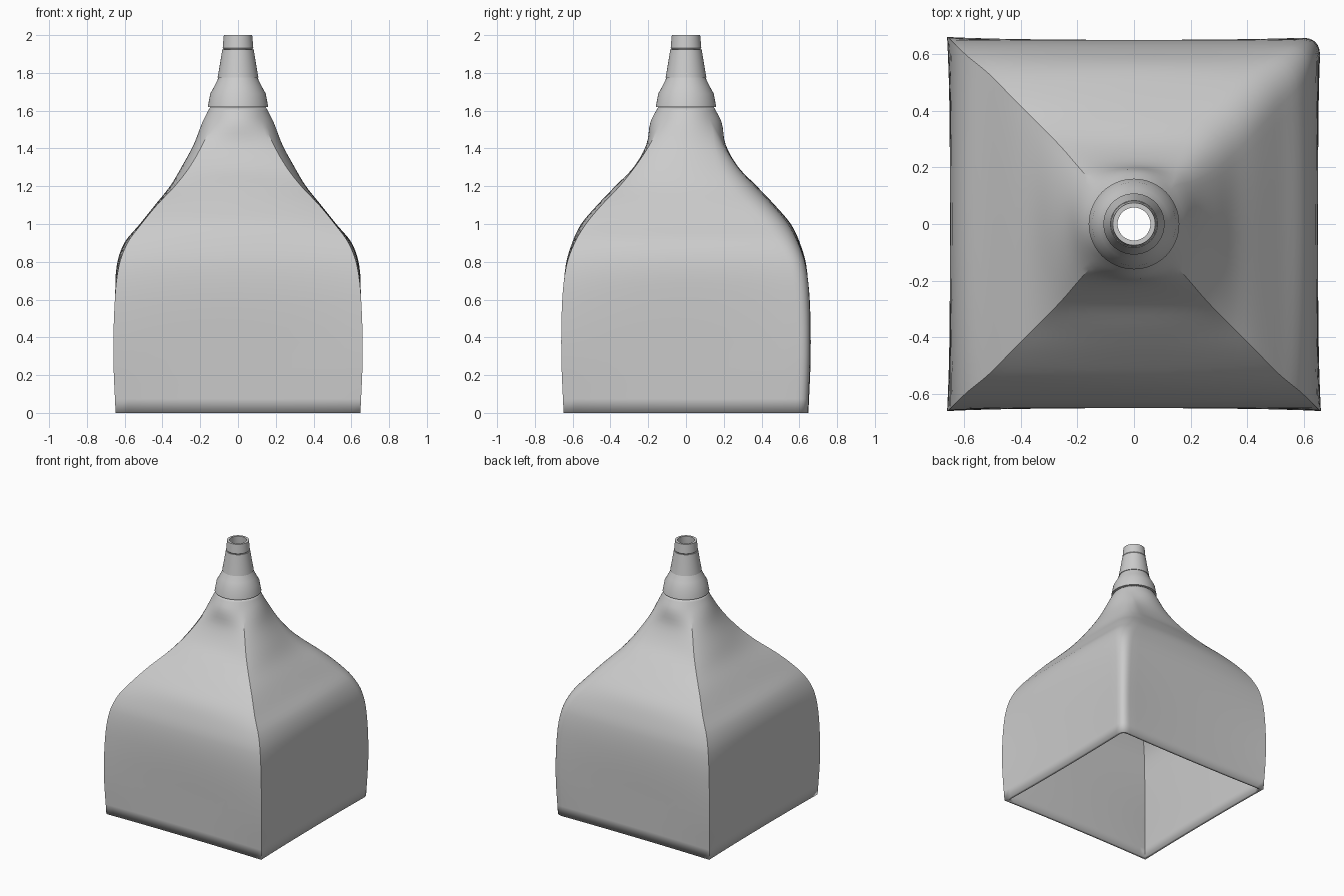
import bpy, bmesh, math
from mathutils import Vector

default = bpy.data.objects.get("Cube")
if default:
    bpy.data.objects.remove(default, do_unlink=True)

grey = bpy.data.materials.new("plain grey")
grey.use_nodes = True
colour = (0.6, 0.6, 0.6, 1)
grey.diffuse_color = colour
grey.node_tree.nodes["Principled BSDF"].inputs["Base Color"].default_value = colour


def finish(name, bm, smooth_angle):
    """Turn a bmesh into a shaded, coloured object."""
    bmesh.ops.recalc_face_normals(bm, faces=bm.faces)
    mesh = bpy.data.meshes.new(name)
    bm.to_mesh(mesh)
    bm.free()
    mesh.materials.append(grey)
    obj = bpy.data.objects.new(name, mesh)
    bpy.context.collection.objects.link(obj)
    bpy.ops.object.select_all(action="DESELECT")
    obj.select_set(True)
    bpy.context.view_layer.objects.active = obj
    bpy.ops.object.shade_smooth_by_angle(angle=math.radians(smooth_angle))
    return obj


def bridge(bm, rings, closed=False):
    """Skin neighbouring rings with quads."""
    pairs = list(zip(rings, rings[1:]))
    if closed:
        pairs.append((rings[-1], rings[0]))
    for low, high in pairs:
        for i in range(len(low)):
            j = (i + 1) % len(low)
            bm.faces.new((low[i], low[j], high[j], high[i]))


# Hood stations: height, side middle x and y, corner x and y, corner rounding
STATIONS = [Vector(row) for row in (
    (0, .64, .64, .648, .648, .13),
    (.3, .645, .645, .66, .66, .13),
    (.6, .65, .65, .652, .655, .14),
    (.78, .642, .637, .63, .633, .16),
    (.9, .602, .603, .585, .59, .2),
    (1, .52, .555, .512, .53, .25),
    (1.1, .44, .47, .43, .447, .3),
    (1.2, .36, .375, .335, .352, .35),
    (1.3, .3, .278, .257, .272, .35),
    (1.42, .235, .21, .188, .192, .25),
    (1.54, .188, .188, .133, .133, 0),
    (1.62, .147, .147, .104, .104, 0))]


def blend_stations(steps):
    """Smooth in-between stations, with slopes taken from the neighbours."""
    slopes = []
    last = len(STATIONS) - 1
    for i in range(last + 1):
        a, b = STATIONS[max(i - 1, 0)], STATIONS[min(i + 1, last)]
        slopes.append((b - a) / (b[0] - a[0]))
    for i in range(last):
        a, b = STATIONS[i], STATIONS[i + 1]
        span = b[0] - a[0]
        for k in range(steps):
            t = k / steps
            ease = t * t * (3 - 2 * t)
            row = a.lerp(b, ease)
            row += slopes[i] * span * t * (1 - t) ** 2
            row -= slopes[i + 1] * span * t * t * (1 - t)
            yield row
    yield STATIONS[-1]


def section(row, count=16, round_count=8):
    """Square-to-round outline with one rounded corner at the back left."""
    z, mid_x, mid_y, cor_x, cor_y, cut = row
    root = math.sqrt(.5)

    def side(s, mid, depth, width):
        angle = s * math.pi / 4
        bulge = (math.cos(angle) - root) / (1 - root)
        return depth + (mid - depth) * bulge, width * math.sin(angle) / root

    def right(s):
        depth, along = side(s, mid_x, cor_x, cor_y)
        return Vector((depth, along, z))

    def back(s):
        depth, along = side(s, mid_y, cor_y, cor_x)
        return Vector((-along, depth, z))

    cut = max(cut, .03)
    points = [right(-1 + (2 - cut) * i / count) for i in range(count)]
    start, end = right(1 - cut), back(cut - 1)
    corner = right(1)
    if z > 1.5:
        corner = corner * 1.0
    for i in range(round_count):
        t = i / round_count
        points.append(start * (1 - t) ** 2 + corner * 2 * t * (1 - t) + end * t * t)
    points += [back(cut - 1 + (2 - cut) * i / count) for i in range(count)]
    for turn in (right, back):
        for i in range(count):
            p = turn(-1 + 2 * i / count)
            points.append(Vector((-p.x, -p.y, z)))
    return points


# Hood shell, open at both ends
bm = bmesh.new()
bridge(bm, [[bm.verts.new(p) for p in section(row)] for row in blend_stations(4)])
hood = finish("hood_shell", bm, 28)
wall = hood.modifiers.new("wall", "SOLIDIFY")
wall.thickness = .02
wall.offset = -1
wall.use_even_offset = True

# Stepped hose nozzle, a hollow lathe: radius, height up the outside, down the inside
NOZZLE = [(.16, 1.62), (.147, 1.69), (.125, 1.73), (.103, 1.775),
          (.108, 1.775), (.095, 1.85), (.083, 1.925),
          (.076, 1.925), (.081, 1.932), (.075, 2),
          (.058, 2), (.062, 1.92), (.085, 1.77), (.125, 1.66), (.127, 1.62)]
SIDES = 64
bm = bmesh.new()
rings = []
for radius, height in NOZZLE:
    ring = []
    for i in range(SIDES):
        a = math.tau * i / SIDES
        ring.append(bm.verts.new((radius * math.cos(a), radius * math.sin(a), height)))
    rings.append(ring)
bridge(bm, rings, closed=True)
finish("stepped_nozzle", bm, 30)
